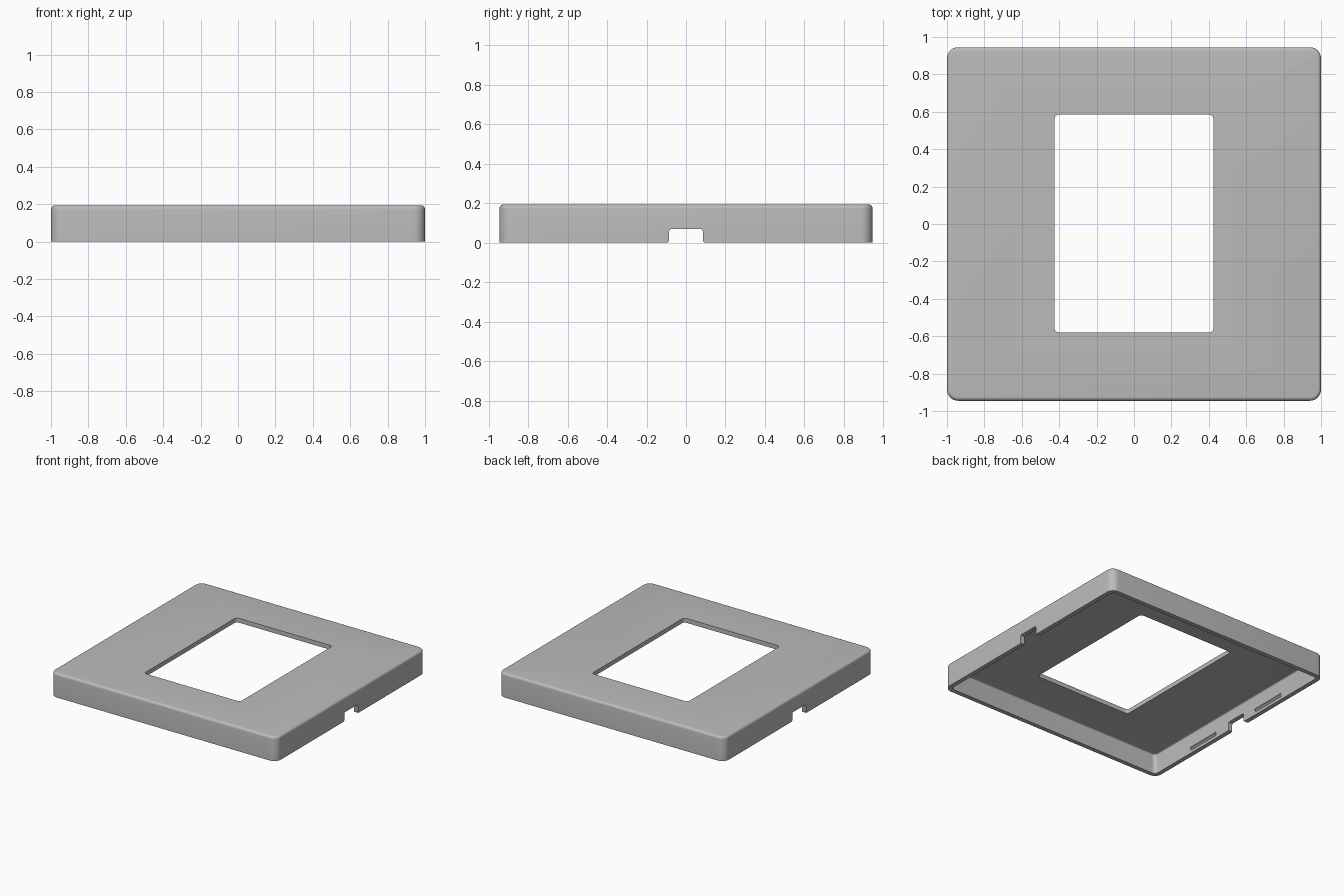
import bpy, bmesh
from math import cos, sin, pi, radians

cube = bpy.data.objects.get("Cube")
if cube:
    bpy.data.objects.remove(cube, do_unlink=True)

grey = bpy.data.materials.new("plain grey")
grey.use_nodes = True
colour = (0.5, 0.5, 0.5, 1)
grey.diffuse_color = colour
grey.node_tree.nodes["Principled BSDF"].inputs["Base Color"].default_value = colour


def rounded_rect(hx, hy, r, steps=8):
    """Outline of a rectangle with round corners, counter-clockwise."""
    pts = []
    for k, (sx, sy) in enumerate([(1, 1), (-1, 1), (-1, -1), (1, -1)]):
        for i in range(steps + 1):
            a = (k + i / steps) * pi / 2
            pts.append((sx * (hx - r) + r * cos(a), sy * (hy - r) + r * sin(a)))
    return pts


def loft(name, rings):
    """Closed solid through a list of equal-length rings of 3D points."""
    bm = bmesh.new()
    loops = [[bm.verts.new(p) for p in ring] for ring in rings]
    n = len(loops[0])
    for a, b in zip(loops, loops[1:]):
        for i in range(n):
            j = (i + 1) % n
            bm.faces.new((a[i], a[j], b[j], b[i]))
    bm.faces.new(loops[0][::-1])
    bm.faces.new(loops[-1])
    bmesh.ops.recalc_face_normals(bm, faces=bm.faces)
    mesh = bpy.data.meshes.new(name)
    bm.to_mesh(mesh)
    bm.free()
    obj = bpy.data.objects.new(name, mesh)
    bpy.context.collection.objects.link(obj)
    mesh.materials.append(grey)
    return obj


def tray_solid(name, hx, hy, corner, z0, z1, fillet, steps=5):
    """Upright rounded block whose top edge is rolled over by a fillet."""
    rings = [[(x, y, z0) for x, y in rounded_rect(hx, hy, corner)]]
    for i in range(steps + 1):
        a = i / steps * pi / 2
        d = fillet * (1 - cos(a))
        z = z1 - fillet + fillet * sin(a)
        rings.append([(x, y, z) for x, y in rounded_rect(hx - d, hy - d, corner - d)])
    return loft(name, rings)


def cut(target, cutter):
    mod = target.modifiers.new(cutter.name, "BOOLEAN")
    mod.operation = "DIFFERENCE"
    mod.solver = "EXACT"
    mod.object = cutter
    bpy.context.view_layer.objects.active = target
    bpy.ops.object.modifier_apply(modifier=mod.name)
    bpy.data.objects.remove(cutter, do_unlink=True)


HX, HY, HEIGHT, WALL = 1.0, 0.945, 0.193, 0.035

# Outer cover, hollowed from below
cover = tray_solid("cover_frame", HX, HY, 0.06, 0, HEIGHT, 0.02)
cut(cover, tray_solid("cavity", HX - WALL, HY - WALL, 0.03, -0.1, HEIGHT - WALL, 0.01))

# Window opening in the top plate
outline = rounded_rect(0.425, 0.583, 0.025)
cut(cover, loft("window", [[(x, y + 0.002, z) for x, y in outline] for z in (0.1, 0.3)]))

# Cable notch through both side walls, with rounded top and flared foot
half = [(0.092, -0.05), (0.092, 0), (0.086, 0.006), (0.085, 0.058),
        (0.082, 0.067), (0.073, 0.07)]
profile = half + [(-y, z) for y, z in reversed(half)]
cut(cover, loft("notch", [[(x, y, z) for y, z in profile] for x in (-1.2, 1.2)]))

bpy.ops.object.select_all(action="DESELECT")
cover.select_set(True)
bpy.context.view_layer.objects.active = cover
bpy.ops.object.shade_smooth_by_angle(angle=radians(35))

# Snap ridges inside the side walls
for side, sx in (("left", 1), ("right", -1)):
    for end, sy in (("front", -1), ("back", 1)):
        inner = HX - WALL
        section = [(inner + 0.005, 0.022), (inner + 0.005, 0.052),
                   (inner, 0.052), (inner - 0.014, 0.041),
                   (inner - 0.014, 0.033), (inner, 0.022)]
        loft(f"{side}_{end}_snap_ridge",
             [[(sx * x, sy * 0.365 + dy, z) for x, z in section] for dy in (-0.14, 0.14)])
